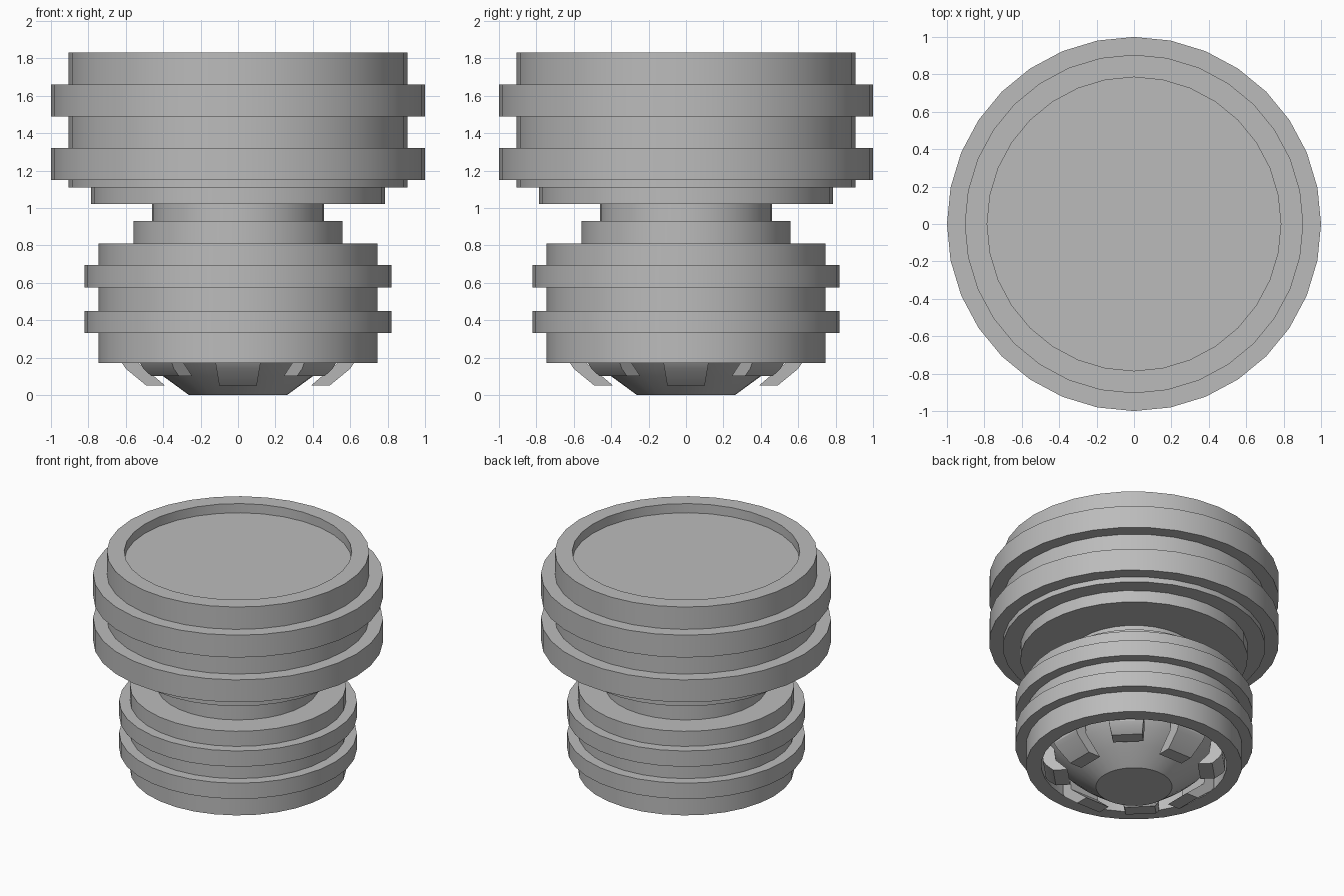
import bpy, bmesh, math
from math import cos, sin, pi

old = bpy.data.objects.get("Cube")
if old:
    bpy.data.objects.remove(old, do_unlink=True)

SIDES = 32
grey = bpy.data.materials.new("plain grey")
grey.use_nodes = True
colour = (0.5, 0.5, 0.5, 1)
grey.diffuse_color = colour
grey.node_tree.nodes["Principled BSDF"].inputs["Base Color"].default_value = colour


def finish(name, bm):
    """Turn a bmesh into a smooth object with sharp edges kept."""
    bmesh.ops.recalc_face_normals(bm, faces=bm.faces)
    mesh = bpy.data.meshes.new(name)
    bm.to_mesh(mesh)
    bm.free()
    mesh.materials.append(grey)
    obj = bpy.data.objects.new(name, mesh)
    bpy.context.collection.objects.link(obj)
    bpy.ops.object.select_all(action="DESELECT")
    obj.select_set(True)
    bpy.context.view_layer.objects.active = obj
    bpy.ops.object.shade_smooth_by_angle(angle=math.radians(30))
    return obj


def lathe(name, profile):
    """Revolve (radius, height) points about z and cap both ends."""
    bm = bmesh.new()
    rings = [[bm.verts.new((r * cos(2 * pi * i / SIDES), r * sin(2 * pi * i / SIDES), z))
              for i in range(SIDES)] for r, z in profile]
    for low, high in zip(rings, rings[1:]):
        for i in range(SIDES):
            j = (i + 1) % SIDES
            bm.faces.new((low[i], low[j], high[j], high[i]))
    bm.faces.new(rings[0])
    bm.faces.new(rings[-1])
    return finish(name, bm)


def ribbed(radius, rib_radius, ribs):
    """Profile steps for raised bands on a straight wall."""
    steps = []
    for z0, z1 in ribs:
        steps += [(radius, z0), (rib_radius, z0), (rib_radius, z1), (radius, z1)]
    return steps


# Wide upper drum with two bands and a shallow recess in the top
lathe("upper_drum",
      [(0.785, 1.02), (0.785, 1.11), (0.905, 1.11)]
      + ribbed(0.905, 1.0, [(1.15, 1.32), (1.49, 1.66)])
      + [(0.905, 1.83), (0.785, 1.83), (0.785, 1.76)])

# Narrow neck and its collar
lathe("neck", [(0.56, 0.81), (0.56, 0.93), (0.46, 0.93), (0.46, 1.02)])

# Lower drum with two bands, hollow underneath
lathe("lower_drum",
      [(0.64, 0.4), (0.64, 0.17), (0.745, 0.17)]
      + ribbed(0.745, 0.82, [(0.33, 0.45), (0.575, 0.695)])
      + [(0.745, 0.81)])

# Rounded nose inside the lower opening
lathe("nose", [(0.263, 0), (0.4, 0.1), (0.5, 0.19), (0.58, 0.29), (0.62, 0.4)])


def claw(name, angle, section):
    """Tapered hook: (radius, height, half width) outline swept across."""
    bm = bmesh.new()
    sides = []
    for s in (-1, 1):
        sides.append([bm.verts.new((r * cos(angle) - s * w * sin(angle),
                                    r * sin(angle) + s * w * cos(angle), z))
                      for r, z, w in section])
        bm.faces.new(sides[-1])
    a, b = sides
    for i in range(len(a)):
        j = (i + 1) % len(a)
        bm.faces.new((a[i], a[j], b[j], b[i]))
    finish(name, bm)


# Ring of hooks, alternating long and short
long_hook = [(0.62, 0.32, 0.12), (0.62, 0.17, 0.12), (0.6, 0.14, 0.115),
             (0.49, 0.05, 0.1), (0.39, 0.05, 0.1), (0.53, 0.17, 0.12), (0.55, 0.32, 0.12)]
short_hook = [(0.62, 0.32, 0.12), (0.62, 0.17, 0.12), (0.6, 0.14, 0.115),
              (0.55, 0.1, 0.105), (0.45, 0.1, 0.105), (0.53, 0.17, 0.12), (0.55, 0.32, 0.12)]
for k in range(8):
    claw(f"hook_{k + 1}", k * pi / 4, short_hook if k % 2 else long_hook)
